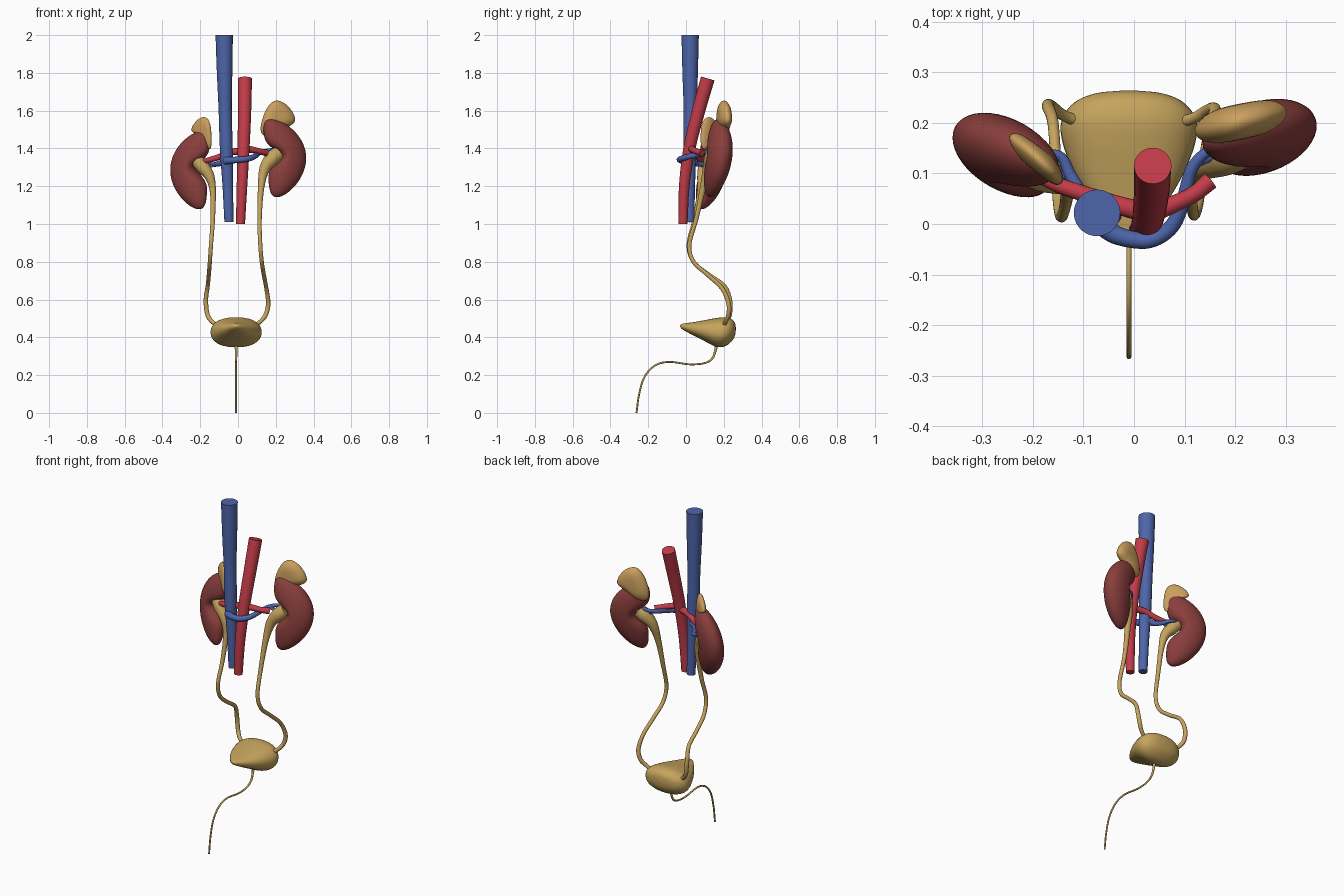
import bpy, bmesh, math
from mathutils import Vector, Matrix


def material(name, rgb):
    m = bpy.data.materials.new(name)
    m.diffuse_color = (*rgb, 1)
    return m


BLUE = material("vein_blue", (0.075, 0.13, 0.40))
RED = material("artery_red", (0.54, 0.045, 0.065))
KIDNEY = material("kidney_red", (0.25, 0.048, 0.045))
TAN = material("duct_tan", (0.56, 0.37, 0.11))
GLAND = material("gland_tan", (0.60, 0.35, 0.11))


def finish(bm, name, mat, subsurf=0):
    bmesh.ops.recalc_face_normals(bm, faces=bm.faces)
    me = bpy.data.meshes.new(name)
    bm.to_mesh(me)
    bm.free()
    me.materials.append(mat)
    ob = bpy.data.objects.new(name, me)
    bpy.context.collection.objects.link(ob)
    bpy.ops.object.select_all(action='DESELECT')
    ob.select_set(True)
    bpy.context.view_layer.objects.active = ob
    if subsurf:
        mod = ob.modifiers.new("smooth", 'SUBSURF')
        mod.levels = mod.render_levels = subsurf
        for p in me.polygons:
            p.use_smooth = True
    else:
        bpy.ops.object.shade_smooth_by_angle(angle=math.radians(50))
    return ob


def loft(rings):
    """Bridge rings of equal point count and cap both ends."""
    bm = bmesh.new()
    vs = [[bm.verts.new(p) for p in r] for r in rings]
    n = len(vs[0])
    for a, b in zip(vs, vs[1:]):
        for i in range(n):
            j = (i + 1) % n
            bm.faces.new((a[i], a[j], b[j], b[i]))
    bm.faces.new(vs[0][::-1])
    bm.faces.new(vs[-1])
    return bm


def spline(pts, steps=7):
    """Smooth curve through points of any dimension (Catmull-Rom)."""
    pts = [tuple(2 * a - b for a, b in zip(pts[0], pts[1])), *pts,
           tuple(2 * a - b for a, b in zip(pts[-1], pts[-2]))]
    out = []
    for p0, p1, p2, p3 in zip(pts, pts[1:], pts[2:], pts[3:]):
        for s in range(steps):
            t = s / steps
            out.append([0.5 * (2 * b + (c - a) * t + (2 * a - 5 * b + 4 * c - d) * t * t
                               + (3 * b - a - 3 * c + d) * t ** 3)
                        for a, b, c, d in zip(p0, p1, p2, p3)])
    return out + [list(pts[-2])]


def tube(name, mat, pts, sides=20):
    """Tube through (x, y, z, radius) points."""
    path = spline(pts)
    P = [Vector(p[:3]) for p in path]
    rings, u = [], Vector((0.31, 0.9, 0.2))
    for i, p in enumerate(P):
        t = (P[min(i + 1, len(P) - 1)] - P[max(i - 1, 0)]).normalized()
        u = (u - t * u.dot(t)).normalized()
        v = t.cross(u)
        r = path[i][3]
        rings.append([p + r * (u * math.cos(a) + v * math.sin(a))
                      for a in (2 * math.pi * k / sides for k in range(sides))])
    return finish(loft(rings), name, mat)


def kidney(name, side, center, yaw, roll):
    """Bean: sphere bent toward the midline, with a notch at the hilum."""
    bm = bmesh.new()
    bmesh.ops.create_uvsphere(bm, u_segments=40, v_segments=36, radius=1)
    rot = Matrix.Rotation(math.radians(yaw), 3, 'Z') @ Matrix.Rotation(math.radians(-roll), 3, 'Y')
    for v in bm.verts:
        u, d, w = v.co
        x = 0.108 * u - 0.07 * w * w + 0.01
        x += 0.075 * max(0, -u) * math.exp(-((w - 0.05) / 0.26) ** 2)
        q = rot @ Vector((x, 0.066 * d, 0.208 * w))
        q.y += 0.13 * q.z
        v.co = (center[0] + side * q.x, center[1] + q.y, center[2] + q.z)
    return finish(bm, name, KIDNEY)


def adrenal(name, outline, x0, y0, slope, thick):
    """Flat rounded cap from a front outline, leaning along y = y0 + slope * (x - x0)."""
    n = len(outline)
    cx, cz = sum(p[0] for p in outline) / n, sum(p[1] for p in outline) / n
    rings = []
    for s, d in ((0.35, -1.1), (0.75, -0.9), (1.08, 0), (0.75, 0.9), (0.35, 1.1)):
        ring = []
        for x, z in outline:
            x, z = cx + (x - cx) * s, cz + (z - cz) * s
            ring.append((x, y0 + slope * (x - x0) + d * thick, z))
        rings.append(ring)
    return finish(loft(rings), name, GLAND, 2)


# Great vessels
tube("vena_cava", BLUE, [(-0.073, 0.022, 2.0, 0.046), (-0.071, 0.022, 1.8, 0.041),
                         (-0.068, 0.022, 1.61, 0.035), (-0.062, 0.02, 1.4, 0.034),
                         (-0.054, 0.02, 1.2, 0.028), (-0.048, 0.02, 1.01, 0.024)], 32)
tube("aorta", RED, [(0.037, 0.115, 1.77, 0.037), (0.035, 0.067, 1.6, 0.035),
                    (0.029, 0.018, 1.4, 0.032), (0.021, -0.009, 1.2, 0.028),
                    (0.013, -0.016, 1.0, 0.024)], 32)

# Renal arteries
tube("right_renal_artery", RED, [(0.03, 0.02, 1.385, 0.02), (-0.04, 0.04, 1.38, 0.018),
                                 (-0.10, 0.06, 1.355, 0.016), (-0.15, 0.077, 1.34, 0.015),
                                 (-0.19, 0.095, 1.33, 0.012)])
tube("left_renal_artery", RED, [(0.03, 0.02, 1.40, 0.02), (0.08, 0.04, 1.392, 0.017),
                                (0.12, 0.06, 1.383, 0.016), (0.15, 0.085, 1.376, 0.018)])

# Renal veins with small branches into each hilum
tube("left_renal_vein", BLUE, [(-0.065, 0.0, 1.335, 0.022), (-0.03, -0.024, 1.338, 0.018),
                               (0.03, -0.032, 1.342, 0.016), (0.075, -0.004, 1.352, 0.015),
                               (0.098, 0.05, 1.365, 0.014), (0.115, 0.11, 1.378, 0.012),
                               (0.15, 0.145, 1.388, 0.010), (0.21, 0.155, 1.40, 0.007)])
tube("left_vein_branch", BLUE, [(0.12, 0.118, 1.38, 0.009), (0.16, 0.135, 1.365, 0.008),
                                (0.215, 0.15, 1.35, 0.006)], 12)
tube("right_renal_vein", BLUE, [(-0.06, 0.03, 1.33, 0.02), (-0.10, 0.055, 1.32, 0.015),
                                (-0.125, 0.095, 1.315, 0.012), (-0.148, 0.135, 1.318, 0.010),
                                (-0.20, 0.135, 1.335, 0.007)])
tube("right_vein_branch", BLUE, [(-0.125, 0.095, 1.315, 0.009), (-0.16, 0.10, 1.30, 0.008),
                                 (-0.21, 0.115, 1.29, 0.006)], 12)

# Kidneys
kidney("right_kidney", -1, (-0.25, 0.135, 1.29), 29, 4)
kidney("left_kidney", 1, (0.247, 0.17, 1.355), 19, 6)

# Adrenal glands
adrenal("right_adrenal", [(-0.262, 1.49), (-0.228, 1.548), (-0.18, 1.578), (-0.145, 1.55),
                          (-0.138, 1.47), (-0.138, 1.39), (-0.16, 1.39), (-0.185, 1.44),
                          (-0.215, 1.475)], -0.2, 0.135, -0.75, 0.026)
adrenal("left_adrenal", [(0.108, 1.465), (0.122, 1.553), (0.156, 1.63), (0.198, 1.665),
                         (0.246, 1.645), (0.28, 1.617), (0.325, 1.535), (0.25, 1.51),
                         (0.18, 1.45)], 0.2, 0.2, 0.2, 0.033)

# Ureters, widening into the renal pelvis at the top
tube("right_ureter", TAN, [(-0.215, 0.115, 1.335, 0.036), (-0.185, 0.10, 1.30, 0.036),
                           (-0.15, 0.085, 1.25, 0.026), (-0.133, 0.075, 1.17, 0.016),
                           (-0.134, 0.045, 1.02, 0.012), (-0.143, 0.014, 0.89, 0.011),
                           (-0.149, 0.04, 0.80, 0.011), (-0.154, 0.115, 0.735, 0.011),
                           (-0.160, 0.20, 0.675, 0.011), (-0.170, 0.232, 0.60, 0.012),
                           (-0.163, 0.232, 0.525, 0.012), (-0.14, 0.215, 0.485, 0.011),
                           (-0.105, 0.20, 0.46, 0.011)], 16)
tube("left_ureter", TAN, [(0.215, 0.15, 1.375, 0.038), (0.18, 0.135, 1.345, 0.040),
                          (0.14, 0.115, 1.29, 0.028), (0.122, 0.09, 1.19, 0.017),
                          (0.114, 0.055, 1.03, 0.012), (0.118, 0.018, 0.89, 0.011),
                          (0.126, 0.04, 0.80, 0.011), (0.136, 0.11, 0.735, 0.011),
                          (0.15, 0.19, 0.66, 0.011), (0.160, 0.225, 0.58, 0.012),
                          (0.147, 0.225, 0.52, 0.012), (0.12, 0.21, 0.485, 0.011),
                          (0.085, 0.20, 0.46, 0.011)], 16)

# Bladder: rounded sections (y, centre z, half width, half height) from front tip to back
sections = spline([(-0.032, 0.459, 0.004, 0.003), (-0.022, 0.458, 0.022, 0.013),
                   (0.0, 0.453, 0.042, 0.022), (0.045, 0.444, 0.076, 0.037),
                   (0.10, 0.435, 0.108, 0.056), (0.16, 0.426, 0.131, 0.076),
                   (0.205, 0.429, 0.133, 0.077), (0.24, 0.437, 0.108, 0.060),
                   (0.258, 0.442, 0.066, 0.036), (0.264, 0.445, 0.01, 0.006)], 5)


def power(t):
    return math.copysign(abs(t) ** 0.88, t)


rings = [[(-0.01 + rx * power(math.cos(a)), y, cz + rz * power(math.sin(a)))
          for a in (2 * math.pi * k / 40 for k in range(40))] for y, cz, rx, rz in sections]
finish(loft(rings), "bladder", TAN)

# Urethra
tube("urethra", TAN, [(-0.01, 0.162, 0.37, 0.012), (-0.01, 0.157, 0.335, 0.007),
                      (-0.01, 0.14, 0.29, 0.006), (-0.01, 0.10, 0.264, 0.005),
                      (-0.01, 0.02, 0.257, 0.005), (-0.01, -0.09, 0.27, 0.005),
                      (-0.01, -0.165, 0.25, 0.005), (-0.01, -0.22, 0.19, 0.005),
                      (-0.01, -0.248, 0.10, 0.005), (-0.01, -0.262, 0.0, 0.005)], 12)
